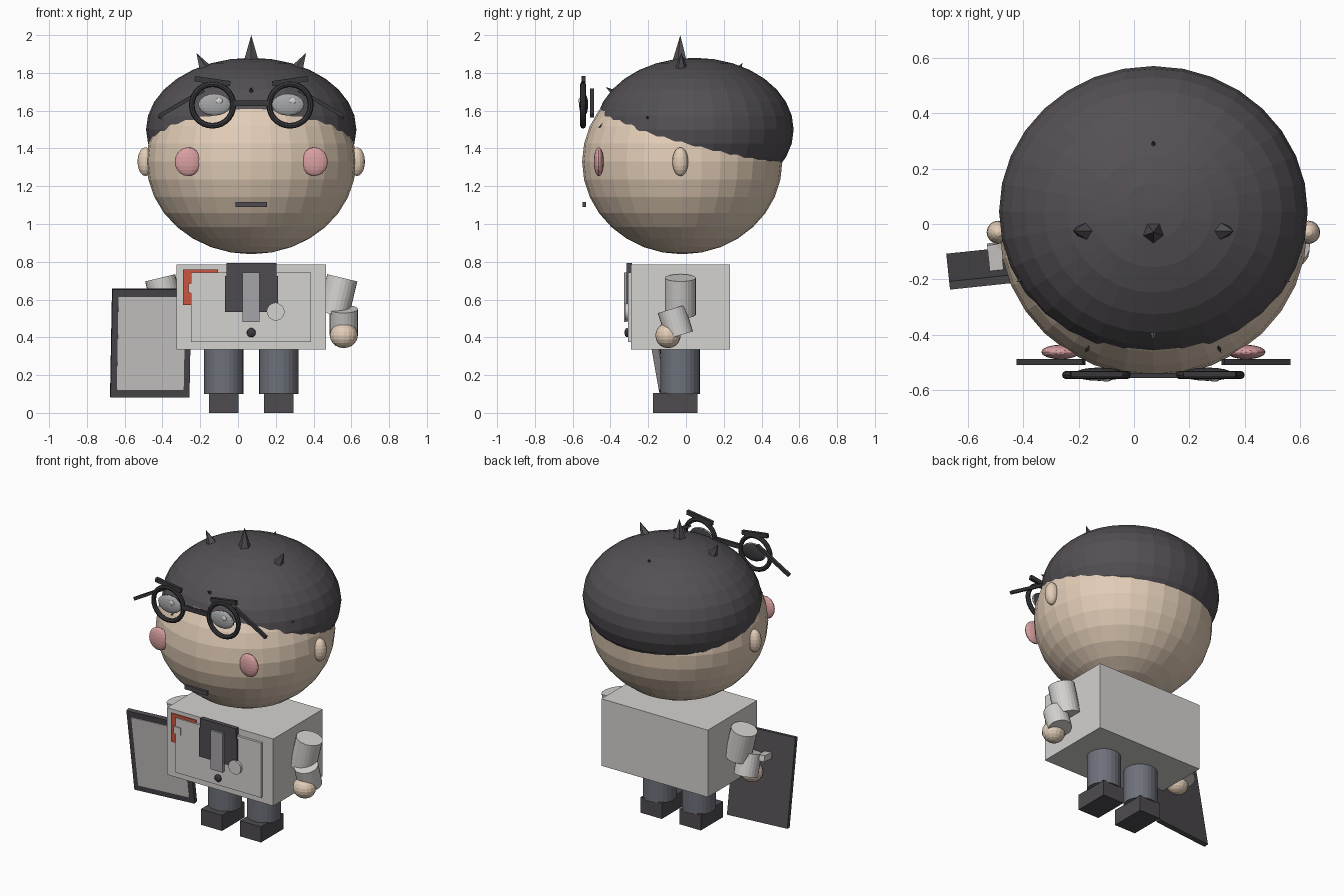
import bpy, math
from mathutils import Vector

if "Cube" in bpy.data.objects:
    bpy.data.objects.remove(bpy.data.objects["Cube"])

CX = 0.07  # symmetry axis of the figure


def material(name, r, g, b):
    lin = lambda c: ((c / 255 + 0.055) / 1.055) ** 2.4
    m = bpy.data.materials.new(name)
    m.diffuse_color = (lin(r), lin(g), lin(b), 1)
    m.use_nodes = True
    m.node_tree.nodes["Principled BSDF"].inputs["Base Color"].default_value = m.diffuse_color
    return m


SKIN = material("skin tan", 226, 205, 183)
HAIR = material("hair charcoal", 84, 80, 84)
COAT = material("coat off white", 212, 210, 207)
RED = material("badge red", 205, 85, 65)
PANTS = material("trouser grey", 110, 113, 123)
DARK = material("shoe dark", 78, 75, 79)
FRAME = material("spectacle black", 58, 56, 59)
EYE = material("eye grey", 165, 166, 169)
PINK = material("cheek pink", 218, 160, 162)
TIE = material("tie grey", 165, 163, 170)


def finish(name, mat):
    o = bpy.context.object
    o.name = name
    o.data.materials.append(mat)
    return o


def box(name, x, y, z, mat, rot=(0, 0, 0)):
    """Box from (min, max) ranges, turned about its centre."""
    r = (x, y, z)
    bpy.ops.mesh.primitive_cube_add(size=1, location=[sum(a) / 2 for a in r], rotation=rot)
    o = finish(name, mat)
    o.scale = [a[1] - a[0] for a in r]
    return o


def ball(name, loc, radii, mat, seg=16, rings=10):
    bpy.ops.mesh.primitive_uv_sphere_add(segments=seg, ring_count=rings, radius=1, location=loc)
    o = finish(name, mat)
    o.scale = radii
    return o


def rod(name, a, b, r, mat, r2=None, sides=24):
    """Cylinder or cone from a to b."""
    a, b = Vector(a), Vector(b)
    d = b - a
    bpy.ops.mesh.primitive_cone_add(vertices=sides, radius1=r, radius2=r if r2 is None else r2,
                                    depth=d.length, location=(a + b) / 2,
                                    rotation=d.to_track_quat('Z', 'Y').to_euler())
    return finish(name, mat)


# head and hair cap: two overlapping ellipsoids
ball("head", (CX, -0.02, 1.33), (0.555, 0.53, 0.49), SKIN, 32, 16)
ball("hair", (CX, 0.045, 1.5), (0.557, 0.525, 0.38), HAIR, 32, 16)

# hair spikes on the centre line
rod("top_spike", (CX, -0.03, 1.85), (CX, -0.03, 2.0), 0.045, HAIR, 0, 5)
rod("back_spike", (CX, 0.26, 1.78), (CX, 0.30, 1.855), 0.03, HAIR, 0, 5)
rod("front_spike", (CX, -0.35, 1.67), (CX, -0.425, 1.725), 0.03, HAIR, 0, 5)

for side, s in (("left", -1), ("right", 1)):
    X = lambda d: CX + s * d
    rng = lambda c, w: (X(c) - w / 2, X(c) + w / 2)

    # side spikes
    rod(side + "_upper_spike", (X(0.24), -0.025, 1.81), (X(0.29), -0.025, 1.905), 0.04, HAIR, 0, 5)
    rod(side + "_temple_spike", (X(0.43), -0.18, 1.54), (X(0.495), -0.21, 1.57), 0.03, HAIR, 0, 5)
    rod(side + "_fringe_spike", (X(0.22), -0.41, 1.54), (X(0.245), -0.465, 1.51), 0.025, HAIR, 0, 5)

    # ears and cheeks
    ball(side + "_ear", (X(0.56), -0.03, 1.33), (0.042, 0.042, 0.076), SKIN)
    ball(side + "_cheek", (X(0.335), -0.462, 1.33), (0.07, 0.026, 0.076), PINK)

    # spectacles, temple arms and brows
    bpy.ops.mesh.primitive_torus_add(major_segments=28, minor_segments=8, major_radius=0.11,
                                     minor_radius=0.015, location=(X(0.205), -0.545, 1.63),
                                     rotation=(math.pi / 2, 0, 0))
    finish(side + "_lens_ring", FRAME)
    box(side + "_temple_arm", rng(0.37, 0.275), (-0.508, -0.488), (1.63, 1.65), FRAME,
        (0, s * math.radians(30), 0))
    box(side + "_brow", rng(0.205, 0.19), (-0.552, -0.532), (1.742, 1.77), FRAME,
        (0, -s * math.radians(8), 0))

    # eyes with a dark backing and a small highlight
    ball(side + "_eye_back", (X(0.195), -0.537, 1.632), (0.084, 0.019, 0.056), FRAME)
    ball(side + "_eye", (X(0.195), -0.546, 1.632), (0.086, 0.02, 0.058), EYE)
    ball(side + "_eye_glint", (CX + s * 0.195 + 0.025, -0.562, 1.652), (0.018, 0.007, 0.016), COAT)

    # arms and hands
    rod(side + "_upper_arm", (X(0.482), -0.03, 0.715), (X(0.435), -0.03, 0.52), 0.082, COAT)
    rod(side + "_forearm", (X(0.49), -0.077, 0.55), (X(0.49), -0.035, 0.41), 0.075, COAT)
    ball(side + "_hand", (X(0.49), -0.095, 0.41), (0.074, 0.067, 0.067), SKIN)

    # legs and shoes
    rod(side + "_leg", (X(0.145), -0.03, 0.1), (X(0.145), -0.03, 0.34), 0.104, PANTS)
    box(side + "_shoe", rng(0.145, 0.157), (-0.175, 0.062), (0, 0.105), DARK)

box("spectacle_bridge", (CX - 0.09, CX + 0.09), (-0.556, -0.538), (1.625, 1.655), FRAME)
box("mouth", (-0.013, 0.153), (-0.547, -0.529), (1.09, 1.117), DARK)

# coat body and front panel
box("coat_body", (-0.325, 0.465), (-0.29, 0.233), (0.335, 0.785), COAT)
box("coat_panel", (-0.25, 0.387), (-0.306, -0.288), (0.375, 0.742), COAT)

# badge behind the panel edge, with a pale tab
box("badge", (-0.29, -0.105), (-0.298, -0.289), (0.57, 0.76), RED)
box("badge_tab", (-0.262, -0.21), (-0.312, -0.296), (0.635, 0.685), COAT)

# shirt front, tie and buttons
box("shirt_front", (-0.07, 0.213), (-0.315, -0.285), (0.535, 0.725), DARK)
box("collar", (-0.062, 0.205), (-0.315, -0.285), (0.72, 0.793), DARK)
box("tie", (0.025, 0.115), (-0.329, -0.31), (0.48, 0.742), TIE)
rod("pale_button", (0.2, -0.3, 0.535), (0.2, -0.322, 0.535), 0.046, COAT)
ball("dark_button", (CX, -0.312, 0.425), (0.024, 0.014, 0.024), FRAME)

# tablet carried at the left, top leaning forward
tilt = (math.radians(10), 0, math.radians(6))
board = box("tablet", (-0.672, -0.252), (-0.165, -0.135), (0.08, 0.66), DARK, tilt)
normal = board.rotation_euler.to_matrix() @ Vector((0, -1, 0))
screen = box("tablet_screen", (-0.64, -0.284), (-0.154, -0.146), (0.12, 0.62), COAT, tilt)
screen.location = board.location + normal * 0.015
box("tablet_grip", (-0.525, -0.475), (-0.18, -0.07), (0.5, 0.54), COAT, tilt)
